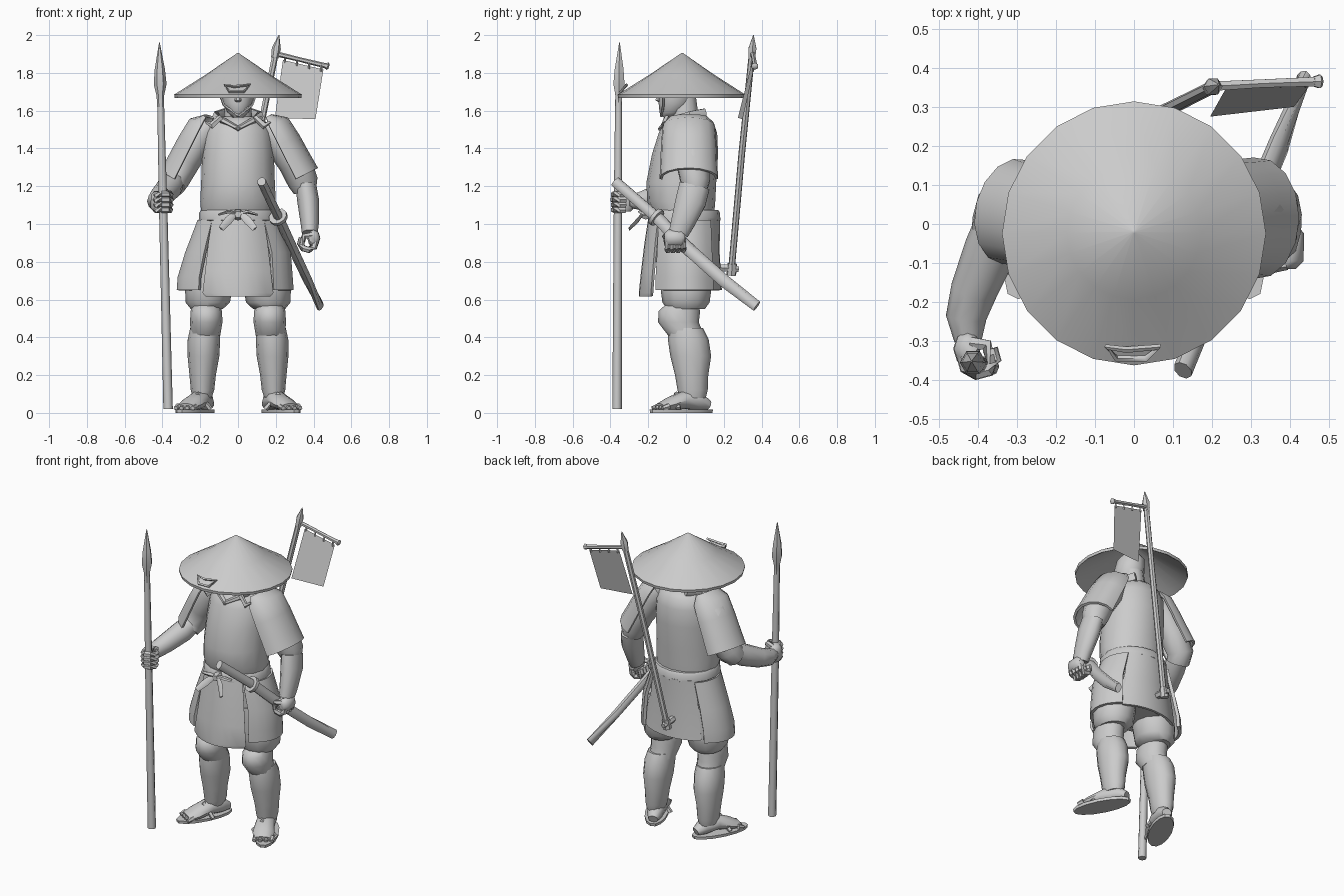
import bpy, bmesh
from math import sin, cos, pi, radians
from mathutils import Vector, Matrix


def finish(name, bm, matrix=None):
    bmesh.ops.recalc_face_normals(bm, faces=bm.faces[:])
    me = bpy.data.meshes.new(name)
    bm.to_mesh(me)
    bm.free()
    ob = bpy.data.objects.new(name, me)
    bpy.context.collection.objects.link(ob)
    if matrix:
        ob.matrix_world = matrix
    return ob


def tube(name, pts, n=10, flat=False, closed=False, matrix=None):
    """Skin through elliptical rings (x, y, z, ra, rb); flat keeps rings horizontal."""
    bm = bmesh.new()
    P = [Vector(p[:3]) for p in pts]
    k, rings = len(P), []
    for i, p in enumerate(pts):
        if flat:
            t = Vector((0, 0, 1))
        elif closed:
            t = (P[(i + 1) % k] - P[i - 1]).normalized()
        else:
            t = (P[min(i + 1, k - 1)] - P[max(i - 1, 0)]).normalized()
        ref = Vector((0, 0, 1)) if abs(t.y) > 0.75 else Vector((0, 1, 0))
        a = ref.cross(t).normalized()
        b = t.cross(a)
        ra, rb = p[3], p[-1]
        rings.append([bm.verts.new(P[i] + a * ra * cos(2 * pi * j / n) + b * rb * sin(2 * pi * j / n))
                      for j in range(n)])
    for i in range(k if closed else k - 1):
        r, q = rings[i], rings[(i + 1) % k]
        for j in range(n):
            bm.faces.new((r[j], r[(j + 1) % n], q[(j + 1) % n], q[j]))
    if not closed:
        bm.faces.new(rings[0])
        bm.faces.new(rings[-1])
    return finish(name, bm, matrix)


def panel(name, a0, a1, rows, thick=0.015, n=8, matrix=None):
    """Curved armour plate: an arc of an ellipse through rows (z, rx, ry)."""
    bm = bmesh.new()
    g = []
    for z, rx, ry in rows:
        angs = [radians(a0 + (a1 - a0) * j / n) for j in range(n + 1)]
        g.append([bm.verts.new((rx * cos(a), ry * sin(a), z)) for a in angs])
    for r, q in zip(g, g[1:]):
        for j in range(n):
            bm.faces.new((r[j], r[j + 1], q[j + 1], q[j]))
    bmesh.ops.recalc_face_normals(bm, faces=bm.faces[:])
    bmesh.ops.solidify(bm, geom=bm.faces[:], thickness=thick)
    return finish(name, bm, matrix)


def sheet(name, corners, thick):
    bm = bmesh.new()
    bm.faces.new([bm.verts.new(c) for c in corners])
    bmesh.ops.solidify(bm, geom=bm.faces[:], thickness=thick)
    return finish(name, bm)


def fist(name, s, matrix):
    """Closed hand around the local z axis; s mirrors it in x."""
    tube(name + "_palm", [(-.03 * s, .025, -.055, .02, .025), (-.032 * s, .025, -.035, .034, .045),
                          (-.03 * s, .025, .035, .034, .045), (-.025 * s, .025, .055, .02, .025)], 8, True, matrix=matrix)
    for f in range(4):
        z, r = -.045 + .027 * f, .04 - .002 * abs(f - 2)
        tube(f"{name}_finger_{f}", [(s * r * cos(radians(a)), r * sin(radians(a)), z, .018)
                                    for a in (170, 215, 260, 310, 355, 400)], 6, matrix=matrix)
    tube(name + "_thumb", [(-.02 * s, .04, .04, .018), (.02 * s, .035, .05, .017),
                           (.035 * s, -.01, .045, .014)], 6, matrix=matrix)


# straw hat with rim and hollow underside
tube("hat", [(0, -.02, 1.905, .004), (0, -.022, 1.79, .172), (0, -.024, 1.685, .338), (0, -.024, 1.667, .335),
             (0, -.024, 1.675, .32), (0, -.02, 1.88, .01)], 20, True)
tube("hat_crest", [(-.07, -.315, 1.735, .008), (-.02, -.322, 1.728, .008), (.065, -.315, 1.738, .008),
                   (.03, -.345, 1.7, .008), (-.045, -.345, 1.7, .008)], 4, closed=True)

# head, face and chin straps
tube("head", [(0, -.09, 1.565, .03, .03), (0, -.075, 1.59, .055, .065), (0, -.055, 1.64, .08, .09),
              (0, -.045, 1.7, .088, .1), (0, -.03, 1.77, .08, .09), (0, -.02, 1.82, .04, .04)], 12, True)
tube("nose", [(0, -.14, 1.7, .01), (0, -.15, 1.655, .018, .014), (0, -.135, 1.645, .012)], 6, True)
tube("neck", [(0, 0, 1.5, .08), (0, -.01, 1.68, .065)], 10, True)
for s in (-1, 1):
    tube("chin_strap", [(s * .1, -.12, 1.7, .007), (s * .075, -.12, 1.63, .007), (0, -.13, 1.572, .009)], 5)
    # crossed collar and scarf
    tube("collar", [(s * .07, .1, 1.585, .02, .03), (s * .115, .02, 1.57, .02, .03),
                    (s * .085, -.085, 1.55, .018, .026), (-s * .01, -.135, 1.5, .012, .016)], 6)
    tube("shoulder_tie", [(s * .09, -.1, 1.565, .015), (s * .14, -.12, 1.52, .02, .012), (s * .17, -.11, 1.54, .008)], 5)

# breastplate, waist and belt
tube("breastplate", [(0, -.015, 1.06, .195, .165), (0, -.025, 1.12, .2, .18), (0, -.025, 1.22, .195, .185),
                     (0, -.005, 1.37, .19, .175), (0, .01, 1.48, .18, .155), (0, .015, 1.54, .15, .13),
                     (0, .02, 1.57, .09, .09)], 16, True)
tube("hips", [(0, 0, .68, .2, .14), (0, 0, .85, .22, .165), (0, 0, 1.0, .2, .175), (0, -.01, 1.07, .19, .165)], 16, True)
tube("belt", [(0, -.01, 1.01, .195, .18), (0, -.01, 1.02, .208, .192), (0, -.01, 1.06, .206, .19),
              (0, -.01, 1.075, .195, .18)], 16, True)
tube("belt_knot", [(0, -.19, 1.05, .025), (0, -.215, 1.05, .03), (0, -.24, 1.05, .018)], 6)
for s in (-1, 1):
    tube("belt_tail", [(s * .01, -.225, 1.06, .014, .008), (s * .05, -.255, 1.02, .022, .008),
                       (s * .09, -.3, .975, .016, .006)], 4)
    tube("belt_loop", [(0, -.225, 1.055, .008, .01), (s * .05, -.235, 1.065, .01, .02), (s * .1, -.21, 1.05, .006, .015)], 5)

# hanging skirt plates
panel("skirt_front", -132, -48, [(1.03, .205, .2), (.9, .235, .22), (.75, .26, .238), (.635, .28, .25), (.615, .255, .25)])
panel("skirt_back", 42, 138, [(1.03, .205, .18), (.85, .235, .178), (.65, .27, .19)])
for s, w in ((-1, .325), (1, .295)):
    a = 0 if s > 0 else 180
    panel("skirt_side", a - s * 50, a + s * 44, [(1.02, .215, .19), (.85, .28, .2), (.72, w - .005, .21), (.65, w, .21)], .02)

# legs, shin guards and sandals
for s in (-1, 1):
    tube("trouser", [(s * .12, 0, .85, .12, .14), (s * .155, 0, .66, .125, .135), (s * .16, 0, .585, .118, .125),
                     (s * .165, 0, .55, .085, .1)], 12, True)
    tube("knee", [(s * .17, -.02, .58, .07, .08), (s * .168, -.035, .54, .083, .11), (s * .168, -.04, .48, .086, .108),
                  (s * .172, 0, .41, .078, .095)], 12, True)
    tube("shin_guard", [(s * .175, .0, .45, .078, .09), (s * .18, .012, .39, .086, .108), (s * .183, .025, .3, .084, .108),
                        (s * .187, .03, .2, .07, .088), (s * .188, .035, .12, .062, .08), (s * .19, .035, .08, .05, .07)], 12, True)
    tube("foot", [(s * .155, .12, .04, .03, .025), (s * .175, .07, .06, .05, .05), (s * .205, -.01, .07, .058, .05),
                  (s * .248, -.09, .045, .065, .035), (s * .277, -.14, .032, .055, .018)], 10)
    tube("sandal_strap", [(s * .145, -.05, .02, .014), (s * .21, -.05, .1, .014), (s * .295, -.04, .02, .014)], 5)
    for i in range(4):
        tube("toe", [(s * (.225 + .03 * i), -.135 + .015 * i, .035, .017),
                     (s * (.24 + .03 * i), -.178 + .018 * i, .025, .012)], 6)
    tube("sandal_sole", [(0, 0, 0, .068, .182), (0, 0, .018, .07, .185)], 14, True,
         matrix=Matrix.Translation((s * .228, -.025, 0)) @ Matrix.Rotation(s * radians(27), 4, 'Z'))

# shoulder guards
for s, turn, y, k in ((1, 0, .015, 1), (-1, -14, .0, .88)):
    m = (Matrix.Translation((s * .18, y, 1.51)) @ Matrix.Rotation(radians(turn), 4, 'Z')
         @ Matrix.Rotation(radians(-27 * s), 4, 'Y') @ Matrix.Diagonal((k, k, 1, 1)))
    a = 0 if s > 0 else 180
    panel("shoulder_guard", a - 95, a + 95, [(.065, .03, .1), (.01, .1, .14), (-.1, .112, .148),
                                             (-.22, .116, .152), (-.3, .12, .156)], matrix=m)

# left arm hanging with clenched fist
tube("left_upper_arm", [(.15, .02, 1.52, .07), (.22, .02, 1.45, .095), (.3, .035, 1.33, .09), (.345, .05, 1.22, .08),
                        (.355, .05, 1.17, .06)], 10)
tube("left_bracer", [(.36, .045, 1.2, .055, .085), (.372, .025, 1.12, .058, .085), (.38, -.02, 1.0, .048, .065),
                     (.38, -.04, .95, .042, .055)], 10)
fist("left_fist", -1, Matrix.Translation((.37, -.06, .9)) @ Matrix.Rotation(radians(90), 4, 'X'))

# right arm reaching forward to the spear
tube("right_upper_arm", [(-.15, .02, 1.52, .07), (-.21, .02, 1.46, .09), (-.28, .03, 1.34, .085), (-.335, .03, 1.24, .08),
                         (-.35, -.01, 1.2, .07)], 10)
tube("right_bracer", [(-.335, .03, 1.24, .06), (-.365, -.06, 1.19, .068), (-.41, -.17, 1.14, .06),
                      (-.43, -.24, 1.12, .052), (-.425, -.3, 1.12, .035)], 10)
fist("right_fist", 1, Matrix.Translation((-.397, -.345, 1.12)))

# spear
tube("spear_shaft", [(-.37, -.365, .02, .025), (-.397, -.36, 1.12, .022), (-.41, -.357, 1.66, .018)], 8)
tube("spear_blade", [(-.41, -.357, 1.62, .018), (-.411, -.356, 1.68, .02), (-.412, -.355, 1.74, .034),
                     (-.414, -.354, 1.82, .027), (-.416, -.352, 1.96, .002)], 6)

# sheathed sword
tube("sword_handle", [(.125, -.375, 1.225, .024, .03), (.215, -.155, 1.035, .024, .03)], 8)
tube("sword_guard", [(.21, -.165, 1.042, .05), (.217, -.15, 1.03, .05)], 10)
tube("sword_sheath", [(.215, -.155, 1.035, .026, .034), (.29, .01, .87, .026, .036), (.37, .2, .7, .024, .036),
                      (.435, .375, .565, .018, .03)], 8)

# back banner: pole, holder, crossbar, cloth and ties
tube("banner_pole", [(-.03, .24, .75, .018), (.09, .295, 1.37, .018), (.2, .35, 1.91, .017)], 7)
tube("banner_tip", [(.195, .348, 1.88, .02), (.203, .352, 1.93, .024), (.217, .357, 2.0, .002)], 6)
tube("pole_holder", [(-.035, .24, .73, .026), (-.025, .245, .79, .026)], 7)
tube("pole_bracket", [(-.03, .16, .77, .02), (-.03, .25, .765, .022), (-.03, .28, .76, .015)], 6)
tube("crossbar", [(.185, .352, 1.905, .014), (.33, .36, 1.87, .012), (.475, .365, 1.835, .014)], 6)
tube("crossbar_end", [(.46, .365, 1.84, .014), (.475, .365, 1.835, .02), (.482, .365, 1.833, .012)], 6)
sheet("banner_cloth", [(.238, .352, 1.868), (.452, .358, 1.818), (.41, .3, 1.555), (.195, .275, 1.562)], .008)
for i in range(4):
    x, z = .25 + .064 * i, 1.888 - .0155 * i
    tube("banner_tie", [(x, .356, z, .006), (x - .003, .354, z - .035, .006)], 4)

# smooth shading with crisp edges
bpy.ops.object.select_all(action='SELECT')
bpy.context.view_layer.objects.active = bpy.data.objects["hat"]
bpy.ops.object.shade_smooth_by_angle(angle=radians(50))
